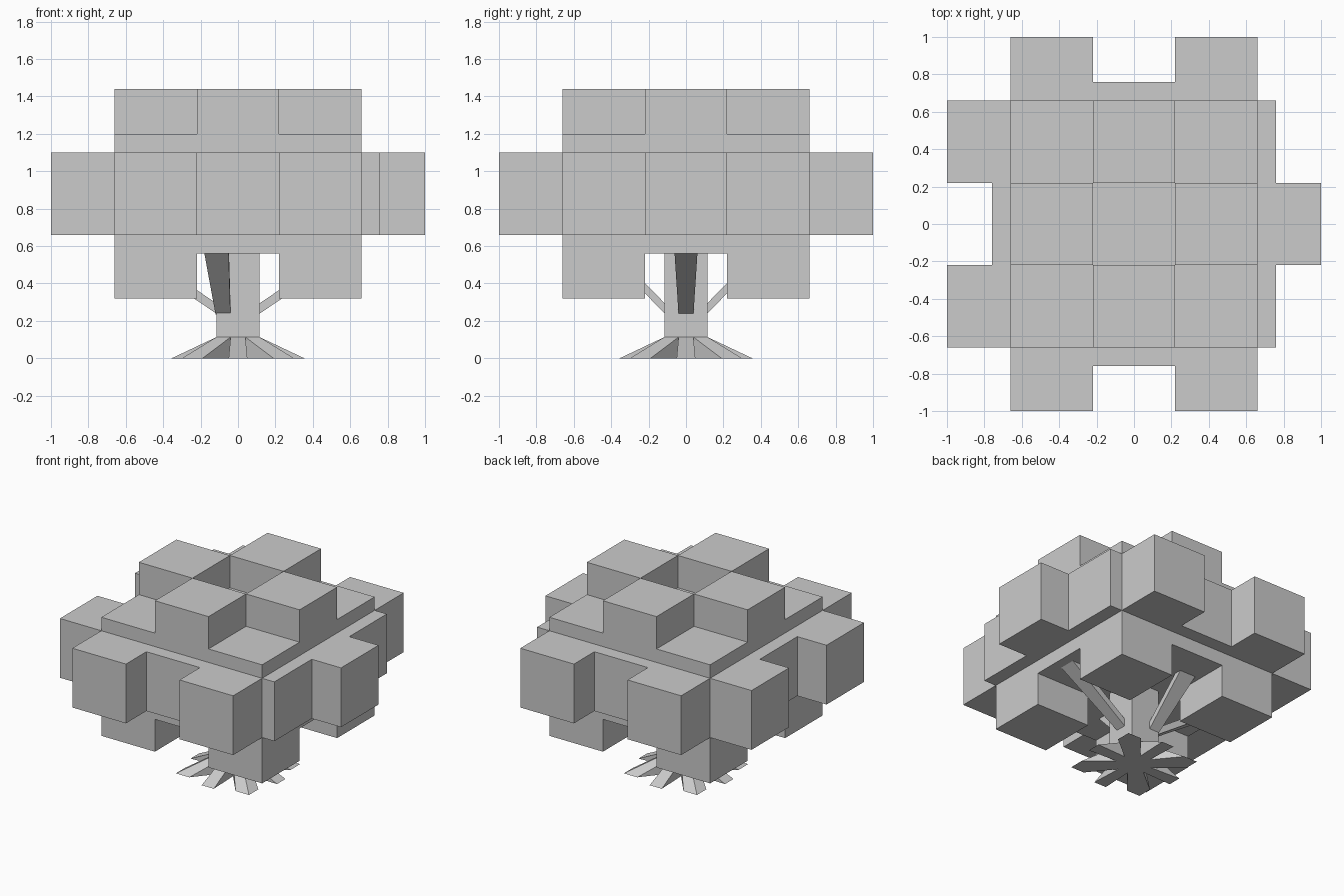
import bpy, bmesh
from mathutils import Matrix, Vector
from math import pi

if "Cube" in bpy.data.objects:
    bpy.data.objects.remove(bpy.data.objects["Cube"])


def finish(bm, name):
    bmesh.ops.recalc_face_normals(bm, faces=bm.faces[:])
    me = bpy.data.meshes.new(name)
    bm.to_mesh(me)
    bm.free()
    ob = bpy.data.objects.new(name, me)
    bpy.context.collection.objects.link(ob)
    return ob


def box(bm, center, size):
    m = Matrix.Translation(center) @ Matrix.Diagonal((*size, 1))
    return bmesh.ops.create_cube(bm, size=1, matrix=m)


def hull(name, points, turn=0):
    """Convex solid around the points, turned about z."""
    bm = bmesh.new()
    rot = Matrix.Rotation(turn, 3, 'Z')
    for p in points:
        bm.verts.new(rot @ Vector(p))
    bmesh.ops.convex_hull(bm, input=bm.verts[:])
    bmesh.ops.dissolve_limit(bm, angle_limit=0.02, verts=bm.verts[:], edges=bm.edges[:])
    return finish(bm, name)


# Canopy: flat core slab cut 3 x 3 x 1, every cell pushed out far or a little
bm = bmesh.new()
box(bm, (0, 0, 0.88), (1.32, 1.32, 0.44))
flat_edges = [e for e in bm.edges if abs(e.verts[0].co.z - e.verts[1].co.z) < 0.01]
bmesh.ops.subdivide_edges(bm, edges=flat_edges, cuts=2, use_grid_fill=True)
bm.normal_update()
cells = [(f.calc_center_median(), f.normal.copy()) for f in bm.faces]
faces = bmesh.ops.extrude_discrete_faces(bm, faces=bm.faces[:])['faces']
for f in faces:
    c = f.calc_center_median()
    n = min(cells, key=lambda cell: (cell[0] - c).length)[1]
    i, j = abs(c.x) > 0.2, abs(c.y) > 0.2
    if n.z > 0.5:
        far = i != j
    elif n.z < -0.5:
        far = i and j
    elif abs(n.x) > 0.5:
        far = j == (n.x < 0)
    else:
        far = i
    bmesh.ops.translate(bm, vec=n * (0.34 if far else 0.10), verts=f.verts[:])
finish(bm, "canopy")

# Trunk: square post
bm = bmesh.new()
box(bm, (0, 0, 0.285), (0.232, 0.232, 0.57))
finish(bm, "trunk")

# Roots: one ramp per side, one chevron-ended ramp per corner
for k in range(4):
    side = [(s * 0.04, -0.116, z) for s in (-1, 1) for z in (0, 0.113)]
    side += [(s * 0.05, -0.355, 0) for s in (-1, 1)]
    hull(f"side_root_{k + 1}", side, k * pi / 2)
    inner = [(0.04, -0.116), (0.116, -0.116), (0.116, -0.04)]
    outer = [(0.19, -0.30), (0.30, -0.30), (0.30, -0.19)]
    corner = [(x, y, z) for x, y in inner for z in (0, 0.113)]
    corner += [(x, y, 0) for x, y in outer]
    hull(f"corner_root_{k + 1}", corner, k * pi / 2)


# Branches: flaring beams from the trunk up into the canopy
def branch(name, start, end, reach, z_end, turn):
    pts = [(x, -0.11, z) for x in start for z in (0.235, 0.29)]
    pts += [(x, -reach, z) for x in end for z in (z_end, z_end + 0.055)]
    hull(name, pts, turn)


branch("front_branch", (-0.12, -0.04), (-0.187, -0.051), 0.465, 0.60, 0)
branch("back_branch", (0.12, 0.04), (0.187, 0.051), 0.465, 0.60, pi)
branch("right_branch", (-0.04, 0.04), (-0.062, 0.062), 0.61, 0.575, pi / 2)
branch("left_branch", (-0.04, 0.04), (-0.062, 0.062), 0.61, 0.575, -pi / 2)
